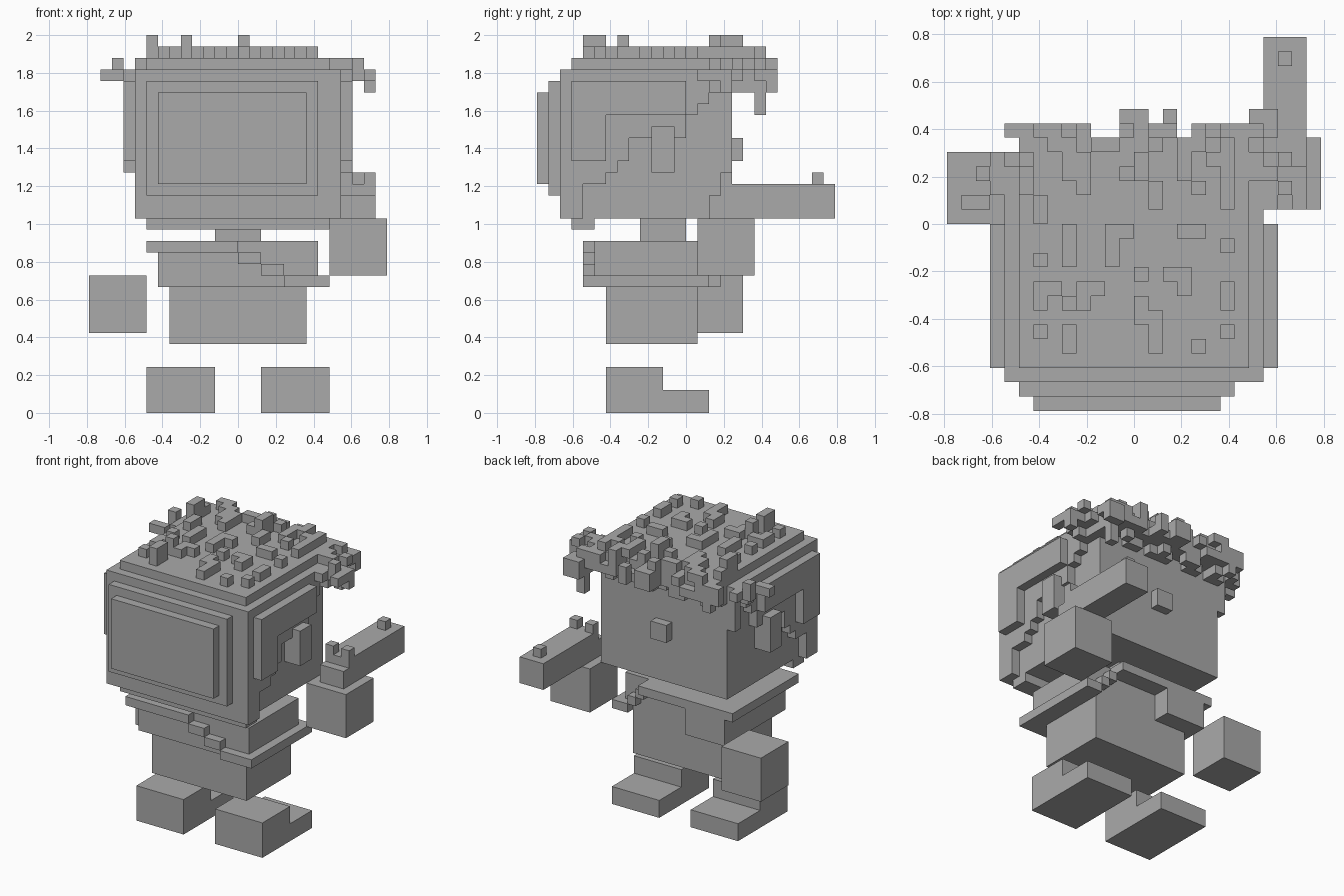
import bpy, bmesh
from mathutils import Vector

V = 2 / 33  # size of one voxel

cube = bpy.data.objects.get("Cube")
if cube:
    bpy.data.objects.remove(cube)

grey = bpy.data.materials.new("plain_grey")
grey.use_nodes = True
grey.diffuse_color = (0.4, 0.4, 0.4, 1)
grey.node_tree.nodes["Principled BSDF"].inputs["Base Color"].default_value = grey.diffuse_color


def finish(name, bm):
    bmesh.ops.scale(bm, vec=(V, V, V), verts=bm.verts)
    bmesh.ops.recalc_face_normals(bm, faces=bm.faces)
    mesh = bpy.data.meshes.new(name)
    bm.to_mesh(mesh)
    bm.free()
    mesh.materials.append(grey)
    obj = bpy.data.objects.new(name, mesh)
    bpy.context.collection.objects.link(obj)
    return obj


def box(name, x, y, z):
    """Block given by its extents in voxels."""
    bm = bmesh.new()
    bmesh.ops.create_cube(bm, size=1)
    for v in bm.verts:
        v.co = Vector([r[0] if c < 0 else r[1] for c, r in zip(v.co, (x, y, z))])
    return finish(name, bm)


def side_profile(name, half_width, points):
    """Side outline of (y, z) points, extruded across the head."""
    bm = bmesh.new()
    face = bm.faces.new([bm.verts.new((-half_width, y, z)) for y, z in points])
    new = bmesh.ops.extrude_face_region(bm, geom=[face])["geom"]
    moved = [e for e in new if isinstance(e, bmesh.types.BMVert)]
    bmesh.ops.translate(bm, vec=(2 * half_width, 0, 0), verts=moved)
    return finish(name, bm)


def tufts(name, z, height, left, back, rows):
    """Plan of hair blocks; each # is one voxel, first row is the highest y."""
    cells = {(left + i, back - j) for j, row in enumerate(rows)
             for i, c in enumerate(row) if c == "#"}
    bm = bmesh.new()
    for x, y in sorted(cells):
        base = [bm.verts.new((x + a, y + b, z)) for a, b in ((0, 0), (1, 0), (1, 1), (0, 1))]
        top = [bm.verts.new(v.co + Vector((0, 0, height))) for v in base]
        bm.faces.new(base[::-1])
        bm.faces.new(top)
        sides = ((x, y - 1), (x + 1, y), (x, y + 1), (x - 1, y))
        for k, other in enumerate(sides):
            if other not in cells:
                n = (k + 1) % 4
                bm.faces.new((base[k], base[n], top[n], top[k]))
    bmesh.ops.remove_doubles(bm, verts=bm.verts, dist=0.01)
    return finish(name, bm)


# Shoes, with the low toe towards the back
for side, x in (("right", (-8, -2)), ("left", (2, 8))):
    box(side + "_heel", x, (-7, -2), (0, 4))
    box(side + "_toe", x, (-7, 2), (0, 2))

# Torso, neck and hands
box("lower_body", (-6, 6), (-7, 1), (6, 11))
box("upper_body", (-7, 7), (-8, 1), (11, 15))
box("chest_patch", (-7, -2), (1, 3), (11, 14))
box("neck", (-2, 2), (-4, 0), (15, 17))
box("right_hand", (-13, -8), (0, 5), (7, 12))
box("left_hand", (8, 13), (1, 6), (12, 17))

# Diagonal strap around the torso, stepping down to the left
box("strap_right", (-8, -7), (-9, 3), (14, 15))
box("strap_left", (7, 8), (-9, 2), (11, 12))
for i, x in enumerate(((-8, 0), (0, 2), (2, 4), (4, 8))):
    box("strap_front", x, (-9, -8), (14 - i, 15 - i))
for i, x in enumerate(((-8, 4), (4, 5), (5, 6), (6, 8))):
    box("strap_back", x, (1, 3 if i == 0 else 2), (14 - i, 15 - i))

# Held blaster with its sights
box("blaster_grip", (9, 12), (2, 4), (17, 19))
box("blaster_barrel", (9, 12), (3, 13), (17, 20))
box("front_sight", (10, 11), (11, 12), (20, 21))
for x in (9, 11):
    box("rear_sight", (x, x + 1), (3, 4), (20, 21))

# Head, with stepped shell and raised panels
box("head", (-8, 8), (-10, 4), (17, 30))
box("nose", (-1, 1), (4, 5), (22, 24))
side_profile("head_shell", 9, [
    (-11, 17), (-9, 17), (-9, 20), (-7, 20), (-7, 21), (-6, 21), (-6, 22),
    (-5, 22), (-5, 24), (0, 24), (0, 26), (1, 26), (1, 27), (2, 27), (2, 28),
    (3, 28), (3, 29), (4, 29), (4, 30), (-11, 30)])
side_profile("side_panels", 10, [
    (-10, 22), (-7, 22), (-7, 26), (0, 26), (0, 29), (-10, 29)])
box("large_front_panel", (-8, 7), (-12, -11), (19, 29))
box("small_front_panel", (-7, 6), (-13, -12), (20, 28))
box("shell_lip", (-8, 8), (-10, -8), (16, 17))
box("shell_cap", (-8, 8), (-10, 4), (30, 31))
for side, x in (("right", (-10, -8)), ("left", (8, 10))):
    box(side + "_ear", x, (-3, -1), (21, 25))

# Fringe and side wings of hair
tufts("fringe", 29, 1, -12, 7, [
    "...........##.#.....##..",
    "...#####...####.######..",
    "....#################...",
    "..#.##################..",
    ".####..............#####",
    "..##.................###",
    "##...................#.#",
])
tufts("upper_fringe", 30, 1, -12, 7, [
    "...........##.#.........",
    "...###..#..##...#.###...",
    "....###########.####....",
    "....#################.#.",
    ".#..................##..",
    "......................#.",
])
tufts("fringe_locks", 28, 1, -12, 7, [
    "....................##..",
    "....#...............#...",
    ".....#..##..#....#..#...",
    "....##.##..###.##..##...",
    "...#................#..#",
    "..#..................#..",
])
tufts("long_lock", 26, 2, 8, 6, ["#"])
tufts("sideburn", 25, 4, -9, 3, ["#"])

# Scattered tufts on the crown
tufts("crown_tufts", 31, 1, -8, 6, [
    ".##....#....#...",
    "..##.##..#.##.#.",
    "#..##...#..#.##.",
    "#..##..#...#..#.",
    "#...#....#..#.#.",
    ".#.......#....#.",
    ".#..............",
    "...#..##...##...",
    "...#..#.......#.",
    ".#.#..#.........",
    "........#.##....",
    ".##.##.....#..#.",
    ".#..#...#.....#.",
    "........##......",
    ".#.#.....#....#.",
    "...#.....#..#...",
])
for x, y in ((-8, (2, 4)), (-5, (-9, -7)), (-5, (-6, -5)), (0, (3, 5))):
    box("tall_tuft", (x, x + 1), y, (31, 33))
